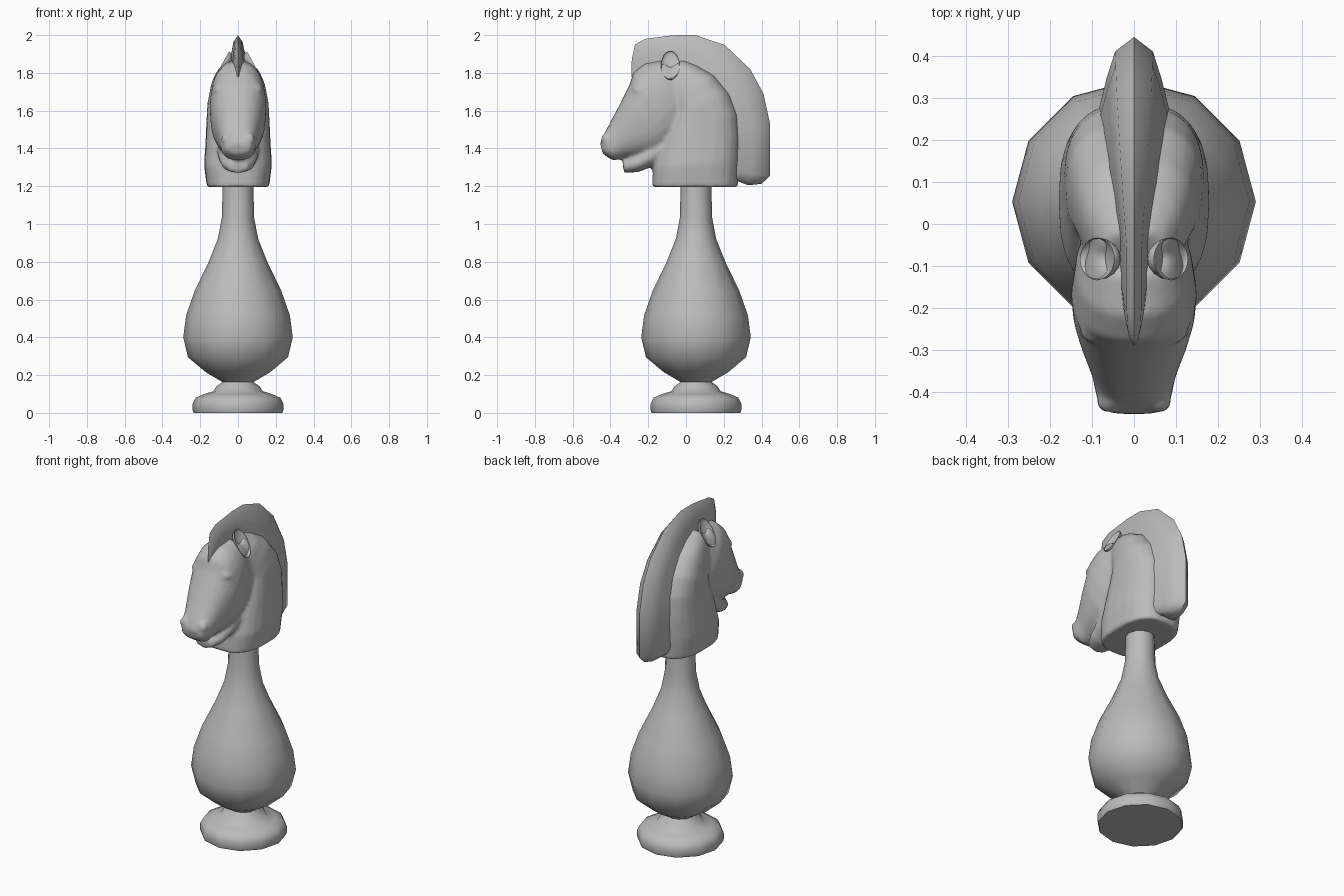
import bpy, bmesh, math
from mathutils import Vector, Matrix

if "Cube" in bpy.data.objects:
    bpy.data.objects.remove(bpy.data.objects["Cube"], do_unlink=True)

grey = bpy.data.materials.new("stone_grey")
grey.use_nodes = True
grey.diffuse_color = (0.5, 0.5, 0.5, 1)
grey.node_tree.nodes["Principled BSDF"].inputs["Base Color"].default_value = (0.5, 0.5, 0.5, 1)


def finish(name, bm, angle=None):
    """Turn a bmesh into a shaded object."""
    bmesh.ops.recalc_face_normals(bm, faces=bm.faces)
    me = bpy.data.meshes.new(name)
    bm.to_mesh(me)
    bm.free()
    me.materials.append(grey)
    ob = bpy.data.objects.new(name, me)
    bpy.context.collection.objects.link(ob)
    bpy.ops.object.select_all(action="DESELECT")
    bpy.context.view_layer.objects.active = ob
    ob.select_set(True)
    if angle:
        bpy.ops.object.shade_smooth_by_angle(angle=math.radians(angle))
    else:
        bpy.ops.object.shade_smooth()
    return ob


def skin(bm, rings):
    """Bridge closed rings of points and cap both ends."""
    loops = [[bm.verts.new(p) for p in ring] for ring in rings]
    n = len(loops[0])
    for a, b in zip(loops, loops[1:]):
        for i in range(n):
            j = (i + 1) % n
            bm.faces.new((a[i], a[j], b[j], b[i]))
    bm.faces.new(loops[0][::-1])
    bm.faces.new(loops[-1])


def turned(name, profile, angle, sides=12, y=0.053):
    bm = bmesh.new()
    skin(bm, [[(r * math.cos(k * math.tau / sides), y + r * math.sin(k * math.tau / sides), z)
               for k in range(sides)] for r, z in profile])
    return finish(name, bm, angle)


def oval(front, back, w, power, n=24):
    """Rounded section spanning two points of the side plane."""
    a, b = Vector((0, *front)), Vector((0, *back))
    mid, half = (a + b) / 2, (a - b) / 2
    ring = []
    for k in range(n):
        c, s = math.cos(k * math.tau / n), math.sin(k * math.tau / n)
        u = math.copysign(abs(c) ** power, c)
        v = math.copysign(abs(s) ** power, s)
        ring.append(mid + half * u + Vector((w * v, 0, 0)))
    return ring


def ellipsoid(bm, centre, size, rot=Matrix()):
    bmesh.ops.create_uvsphere(bm, u_segments=20, v_segments=12, radius=1,
                              matrix=Matrix.Translation(centre) @ rot @ Matrix.Diagonal((*size, 1)))


# Pedestal: round foot and pear-shaped stem
turned("foot", [(.235, 0), (.24, .015), (.24, .05), (.225, .08), (.18, .1), (.13, .115),
                (.115, .14), (.08, .165), (.07, .2)], 50)
turned("pear_stem", [(.07, .15), (.085, .165), (.17, .215), (.265, .295), (.29, .4), (.275, .515),
                     (.23, .645), (.155, .8), (.107, .92), (.086, 1.03), (.08, 1.23)], 60)

# Head and neck: overlapping sections fused into one smooth skin
bm = bmesh.new()
neck = [((-.18, 1.195), (.275, 1.195), .165), ((-.175, 1.3), (.285, 1.33), .18),
        ((-.14, 1.42), (.29, 1.45), .172), ((-.1, 1.52), (.28, 1.58), .167),
        ((-.07, 1.59), (.235, 1.69), .162), ((-.08, 1.65), (.15, 1.79), .145),
        ((-.1, 1.72), (.06, 1.84), .12), ((-.15, 1.78), (-.02, 1.87), .08)]
skull = [((-.455, 1.43), (-.44, 1.37), .065), ((-.435, 1.475), (-.385, 1.335), .09),
         ((-.395, 1.55), (-.32, 1.35), .1), ((-.335, 1.665), (-.23, 1.355), .128),
         ((-.3, 1.735), (-.14, 1.37), .145), ((-.28, 1.8), (-.05, 1.43), .15),
         ((-.22, 1.85), (.01, 1.52), .14), ((-.12, 1.87), (.04, 1.62), .11)]
jaw = [((-.335, 1.335), (-.33, 1.27), .055), ((-.29, 1.35), (-.25, 1.275), .085),
       ((-.22, 1.4), (-.165, 1.31), .105), ((-.1, 1.46), (-.08, 1.39), .115)]
for part, power in ((neck, .75), (skull, .85), (jaw, .9)):
    skin(bm, [oval(f, b, w, power) for f, b, w in part])
for side in (-1, 1):
    ellipsoid(bm, (side * .1, -.235, 1.7), (.034, .055, .022), Matrix.Rotation(-.4, 4, "X"))
    ellipsoid(bm, (side * .06, -.425, 1.45), (.03, .025, .03))
head = finish("head_and_neck", bm)
remesh = head.modifiers.new("fuse", "REMESH")
remesh.mode = "VOXEL"
remesh.voxel_size = .012
remesh.use_smooth_shade = True
soften = head.modifiers.new("soften", "SMOOTH")
soften.factor = .5
soften.iterations = 5

# Mane: wedge with a sharp ridge, from forelock to the back of the neck
mane = [((-.29, 1.78), (-.24, 1.76), .012), ((-.287, 1.87), (-.19, 1.79), .022),
        ((-.27, 1.95), (-.16, 1.8), .03), ((-.217, 1.98), (-.12, 1.8), .035),
        ((-.06, 2), (-.05, 1.8), .035), ((.05, 2), (.02, 1.76), .05),
        ((.206, 1.947), (.1, 1.72), .068), ((.34, 1.82), (.17, 1.64), .082),
        ((.41, 1.69), (.21, 1.57), .088), ((.445, 1.53), (.23, 1.48), .09),
        ((.445, 1.255), (.23, 1.28), .088), ((.4, 1.213), (.24, 1.24), .07),
        ((.33, 1.205), (.25, 1.235), .045)]
section = [(0, 0), (.16, .5), (.45, .72), (.75, .9), (1, 1.05)]
rings = []
for outer, inner, w in mane:
    a, b = Vector((0, *outer)), Vector((0, *inner))
    left = [a.lerp(b, t) + Vector((w * s, 0, 0)) for t, s in section]
    rings.append(left + [Vector((-p.x, p.y, p.z)) for p in left[:0:-1]])
bm = bmesh.new()
skin(bm, rings)
finish("mane", bm, 50)

# Ears: cupped shells leaning inward; eyes: small almonds under the brow
for side, label in ((1, "left"), (-1, "right")):
    bm = bmesh.new()
    ellipsoid(bm, (0, 0, 0), (1, 1, 1))
    lean = Matrix.Rotation(-side * .5, 4, "Y")
    for v in bm.verts:
        x, y, z = v.co
        depth = x * .045 if x < 0 else -x * .022
        v.co = lean @ Vector((side * depth, y * .05, z * .085)) + Vector((side * .088, -.083, 1.84))
    finish(label + "_ear", bm, 60)

    bm = bmesh.new()
    ellipsoid(bm, (side * .112, -.243, 1.652), (.02, .034, .016), Matrix.Rotation(-.35, 4, "X"))
    finish(label + "_eye", bm)
